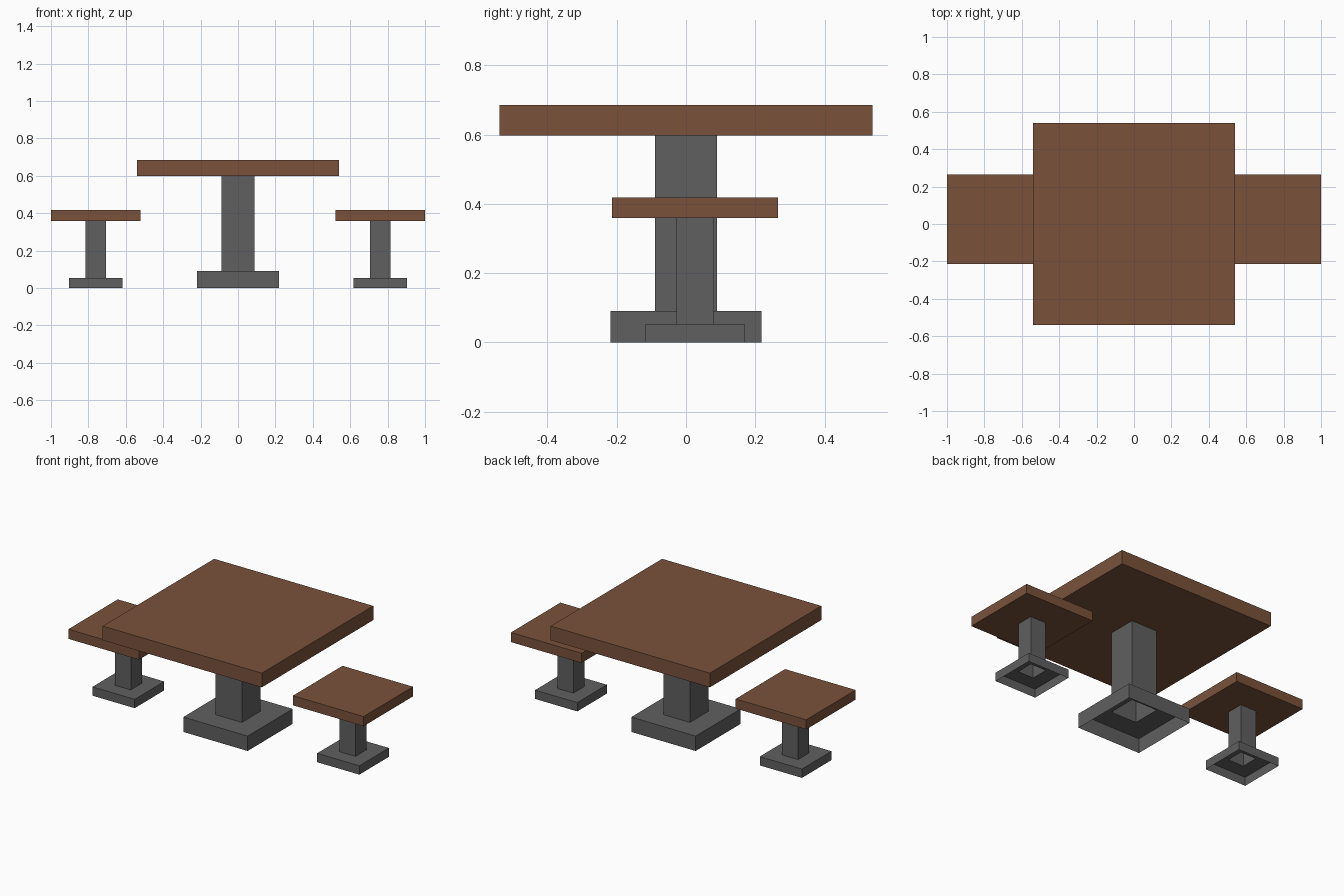
import bpy
import bmesh
from mathutils import Matrix, Vector


def make_material(name, colour):
    mat = bpy.data.materials.new(name)
    mat.use_nodes = True
    mat.diffuse_color = colour
    mat.node_tree.nodes["Principled BSDF"].inputs["Base Color"].default_value = colour
    return mat


def add_object(name, bm, mat):
    mesh = bpy.data.meshes.new(name)
    bm.to_mesh(mesh)
    bm.free()
    mesh.materials.append(mat)
    obj = bpy.data.objects.new(name, mesh)
    bpy.context.collection.objects.link(obj)


def box_mesh(centre, half, bottom, top):
    bm = bmesh.new()
    place = Matrix.Translation((centre[0], centre[1], (bottom + top) / 2))
    size = Matrix.Diagonal((2 * half, 2 * half, top - bottom, 1))
    bmesh.ops.create_cube(bm, size=1, matrix=place @ size)
    bm.normal_update()
    return bm


def slab(name, centre, half, bottom, top, mat):
    add_object(name, box_mesh(centre, half, bottom, top), mat)


def pedestal(name, centre, foot_half, foot_top, column_half, column_top, mat):
    # Hollow foot, open underneath, with a hollow column drawn up from its top
    bm = box_mesh(centre, foot_half, 0, foot_top)
    floor = [f for f in bm.faces if f.normal.z < -0.5]
    bmesh.ops.delete(bm, geom=floor, context='FACES_ONLY')
    cap = [f for f in bm.faces if f.normal.z > 0.5]
    bmesh.ops.inset_region(bm, faces=cap, thickness=foot_half - column_half,
                           use_even_offset=True)
    raised = bmesh.ops.extrude_face_region(bm, geom=cap)["geom"]
    verts = [v for v in raised if isinstance(v, bmesh.types.BMVert)]
    bmesh.ops.translate(bm, verts=verts, vec=Vector((0, 0, column_top - foot_top)))
    # The column stays open at both ends; the slab above closes it
    ends = [f for f in bm.faces if f in cap or f in raised]
    bmesh.ops.delete(bm, geom=ends, context='FACES_ONLY')
    bmesh.ops.recalc_face_normals(bm, faces=bm.faces)
    add_object(name, bm, mat)


cube = bpy.data.objects.get("Cube")
if cube:
    bpy.data.objects.remove(cube, do_unlink=True)

wood = make_material("brown wood", (0.195, 0.084, 0.044, 1))
metal = make_material("dark grey metal", (0.117, 0.117, 0.117, 1))

# Table
pedestal("table_pedestal", (0, 0), 0.218, 0.091, 0.089, 0.598, metal)
slab("table_top", (0, 0), 0.539, 0.598, 0.685, wood)

# Stools, one on each side
for side, sign in (("left", 1), ("right", -1)):
    spot = (sign * 0.761, 0.026)
    pedestal(side + "_stool_pedestal", spot, 0.143, 0.054, 0.054, 0.359, metal)
    slab(side + "_stool_seat", spot, 0.239, 0.359, 0.418, wood)
